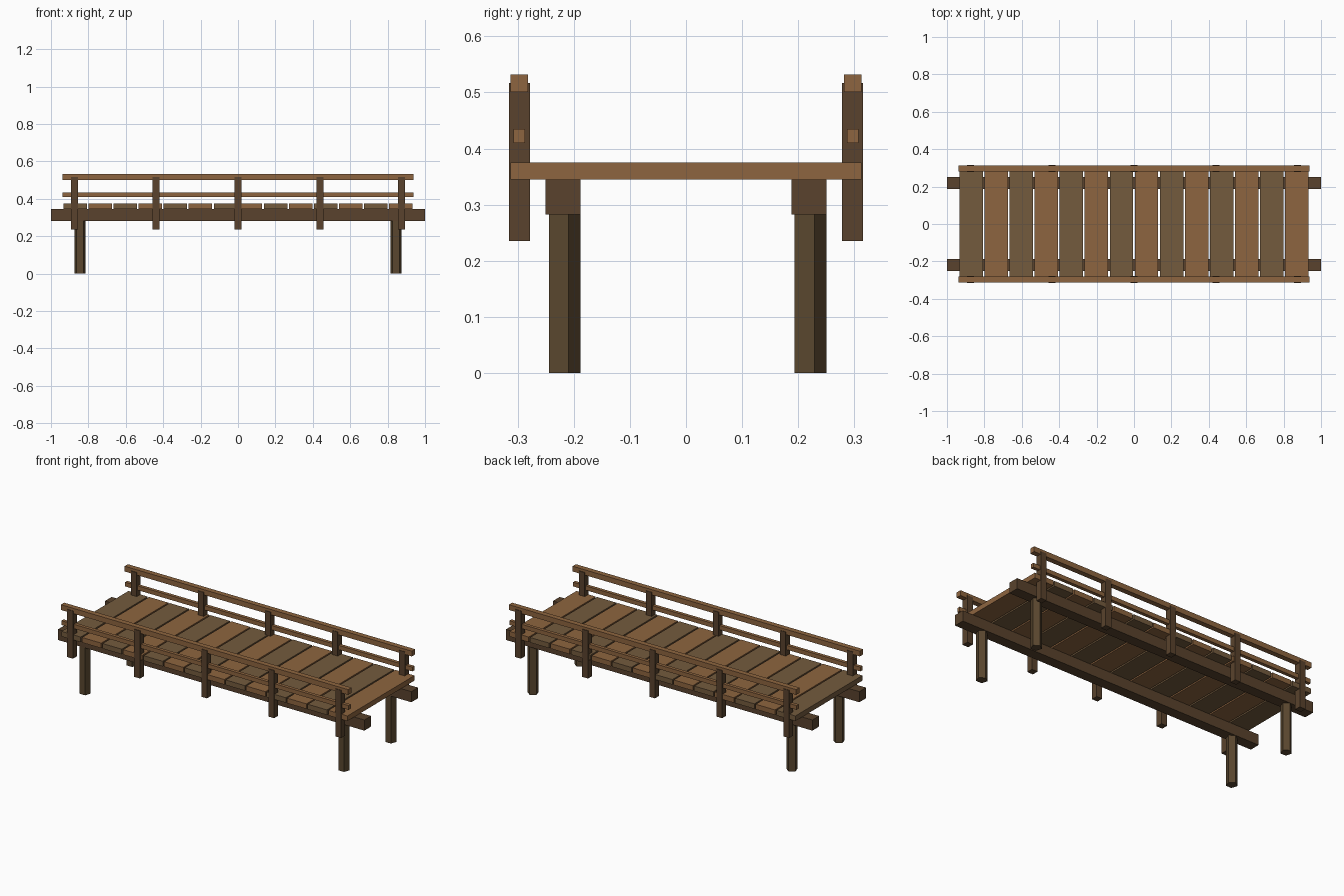
import bpy, math

if "Cube" in bpy.data.objects:
    bpy.data.objects.remove(bpy.data.objects["Cube"])


def material(name, rgb):
    m = bpy.data.materials.new(name)
    m.diffuse_color = (*rgb, 1)
    m.use_nodes = True
    m.node_tree.nodes["Principled BSDF"].inputs["Base Color"].default_value = m.diffuse_color
    return m


LIGHT = material("light_wood", (0.27, 0.13, 0.05))
GREY = material("weathered_wood", (0.175, 0.105, 0.048))
DARK = material("dark_wood", (0.10, 0.055, 0.026))
LEG = material("leg_wood", (0.10, 0.062, 0.028))


def box(name, center, size, mat):
    bpy.ops.mesh.primitive_cube_add(size=1, location=center)
    ob = bpy.context.object
    ob.name = name
    ob.scale = size
    bpy.ops.object.transform_apply(location=False, rotation=False, scale=True)
    ob.data.materials.append(mat)
    return ob


# deck planks in alternating tones
COUNT, PITCH = 14, 1.875 / 14
for i in range(COUNT):
    x = (i - (COUNT - 1) / 2) * PITCH
    box(f"deck_plank_{i + 1}", (x, 0, 0.36), (0.125, 0.625, 0.03),
        LIGHT if i % 2 else GREY)

for side, s in (("front", -1), ("back", 1)):
    # long support beam
    box(f"{side}_beam", (0, s * 0.219, 0.314), (2, 0.0625, 0.0625), DARK)

    # handrail and thinner middle rail
    box(f"{side}_handrail", (0, s * 0.297, 0.516), (1.875, 0.031, 0.031), LIGHT)
    box(f"{side}_middle_rail", (0, s * 0.297, 0.4225), (1.875, 0.02, 0.025), LIGHT)

    # railing posts
    for i in range(5):
        box(f"{side}_post_{i + 1}", ((i - 2) * 0.4375, s * 0.297, 0.376),
            (0.0375, 0.0375, 0.281), DARK)

    # five-sided legs
    for end, e in (("left", -1), ("right", 1)):
        bpy.ops.mesh.primitive_cylinder_add(
            vertices=5, radius=0.0313, depth=0.285,
            location=(e * 0.845, s * 0.219, 0.1425))
        leg = bpy.context.object
        leg.name = f"{side}_{end}_leg"
        leg.data.materials.append(LEG)
